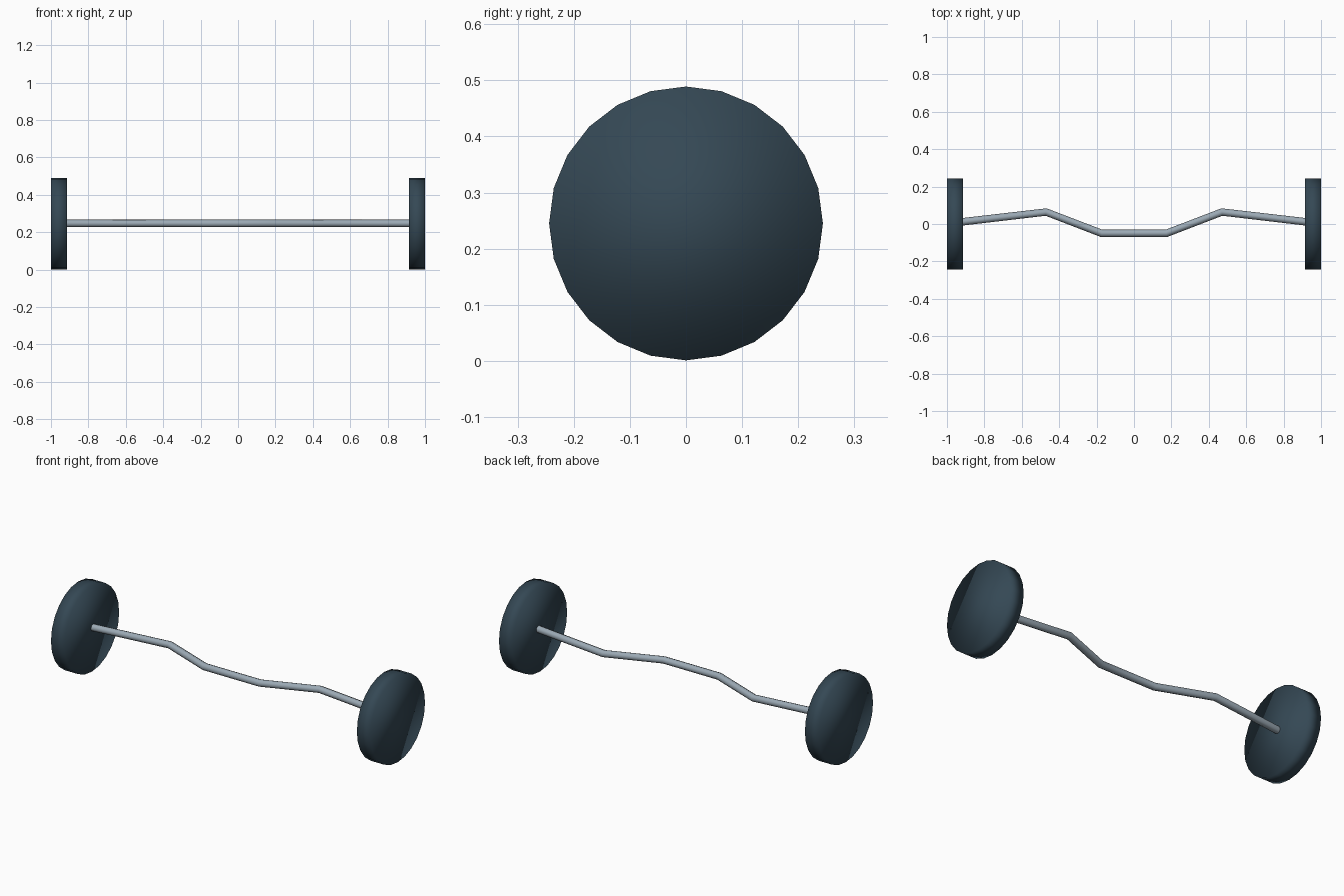
import bpy
import math

if "Cube" in bpy.data.objects:
    bpy.data.objects.remove(bpy.data.objects["Cube"])

AXIS_Z = 0.245


def material(name, color):
    mat = bpy.data.materials.new(name)
    mat.diffuse_color = color
    mat.use_nodes = True
    mat.node_tree.nodes["Principled BSDF"].inputs["Base Color"].default_value = mat.diffuse_color
    return mat


steel = material("steel", (0.33, 0.40, 0.46, 1))
rubber = material("dark_rubber", (0.035, 0.065, 0.09, 1))

# Weight plates: 24-sided discs with a corner at the top
for side, name in ((-1, "left_plate"), (1, "right_plate")):
    bpy.ops.mesh.primitive_cylinder_add(
        vertices=24, radius=0.244, depth=0.085,
        location=(side * 0.9575, 0, AXIS_Z),
        rotation=(0, math.pi / 2, 0))
    plate = bpy.context.object
    plate.name = name
    plate.data.materials.append(rubber)
    bpy.ops.object.shade_smooth()

# Cambered bar: half path mirrored across the centre, ends sunk in the plates
half = [(0.95, 0.008), (0.47, 0.064), (0.173, -0.05)]
path = [(-x, y) for x, y in half] + half[::-1]
curve = bpy.data.curves.new("curl_bar", "CURVE")
curve.dimensions = "3D"
curve.twist_mode = "Z_UP"
curve.bevel_depth = 0.02
curve.bevel_resolution = 2
curve.use_fill_caps = True
spline = curve.splines.new("POLY")
spline.points.add(len(path) - 1)
for point, (x, y) in zip(spline.points, path):
    point.co = (x, y, AXIS_Z + 0.002, 1)
bar = bpy.data.objects.new("curl_bar", curve)
bpy.context.collection.objects.link(bar)
curve.materials.append(steel)

# Turn the bar into a smooth-shaded mesh
bpy.ops.object.select_all(action="DESELECT")
bar.select_set(True)
bpy.context.view_layer.objects.active = bar
bpy.ops.object.convert(target="MESH")
bpy.ops.object.shade_smooth_by_angle(angle=math.radians(50))
